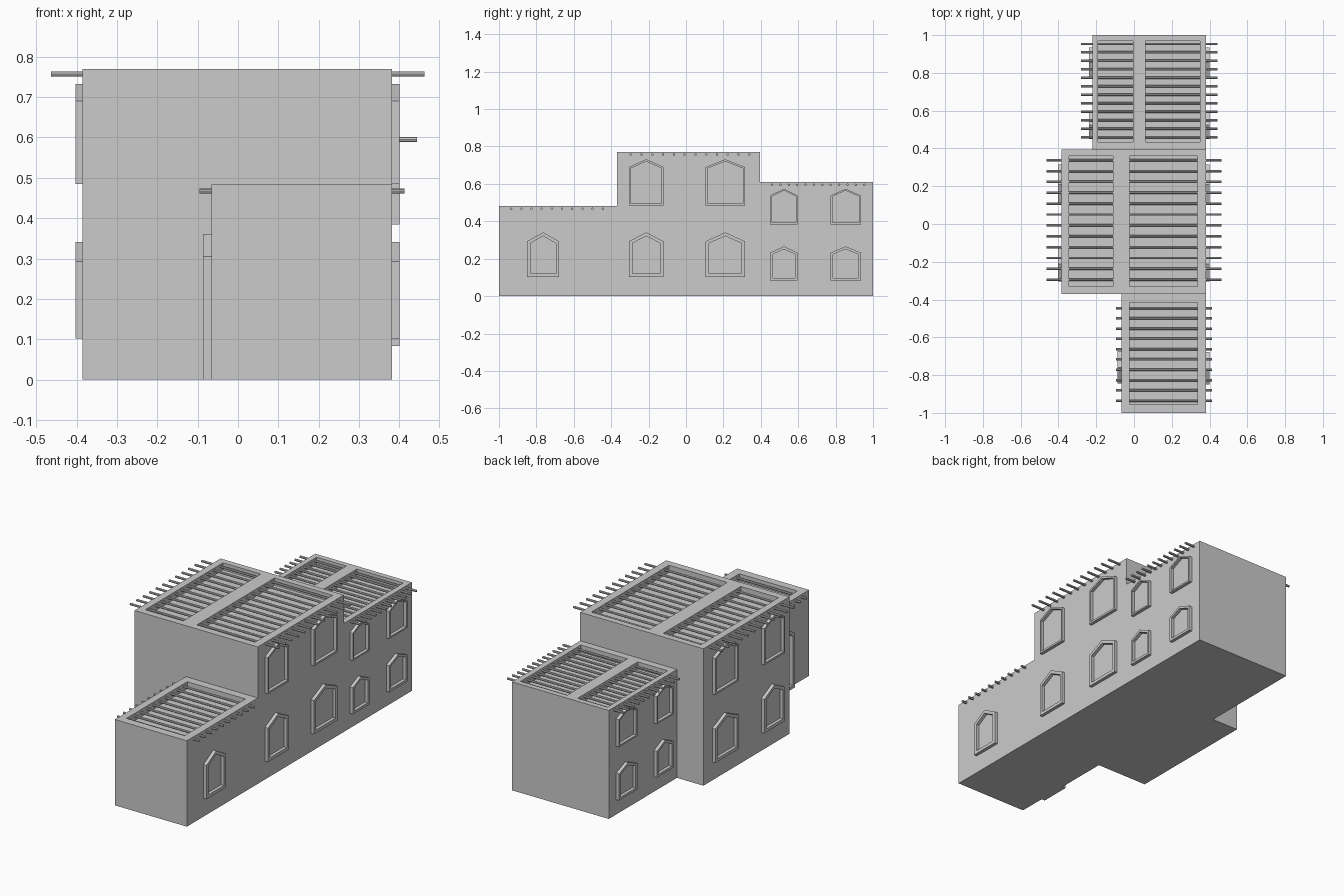
import bpy, bmesh, math
from mathutils import Matrix, Vector

if "Cube" in bpy.data.objects:
    bpy.data.objects.remove(bpy.data.objects["Cube"])


def make_object(name, bm):
    bmesh.ops.recalc_face_normals(bm, faces=bm.faces)
    me = bpy.data.meshes.new(name)
    bm.to_mesh(me)
    bm.free()
    ob = bpy.data.objects.new(name, me)
    bpy.context.collection.objects.link(ob)
    return ob


def add_box(bm, x0, x1, y0, y1, z0, z1):
    m = Matrix.Translation(((x0 + x1) / 2, (y0 + y1) / 2, (z0 + z1) / 2)) \
        @ Matrix.Diagonal((x1 - x0, y1 - y0, z1 - z0, 1))
    bmesh.ops.create_cube(bm, size=1, matrix=m)


# House block with sunken roof bays cut into the top
def house_block(name, box, bays, depth=0.04):
    bm = bmesh.new()
    add_box(bm, *box)
    ob = make_object(name, bm)
    top = box[5]
    bm = bmesh.new()
    for bay in bays:
        add_box(bm, *bay, top - depth, top + 0.1)
    cutter = make_object("roof_cutter", bm)
    cutter.hide_render = True
    mod = ob.modifiers.new("bays", 'BOOLEAN')
    mod.operation = 'DIFFERENCE'
    mod.solver = 'EXACT'
    mod.object = cutter
    bpy.context.view_layer.objects.active = ob
    bpy.ops.object.modifier_apply(modifier="bays")
    bpy.data.objects.remove(cutter)


# Row of round roof beams running through the walls along x
def roof_beams(name, x0, x1, y0, y1, z, count, r=0.0065):
    bm = bmesh.new()
    for i in range(count):
        y = y0 + (y1 - y0) * i / (count - 1)
        m = Matrix.Translation(((x0 + x1) / 2, y, z)) @ Matrix.Rotation(math.pi / 2, 4, 'Y')
        bmesh.ops.create_cone(bm, cap_ends=True, segments=8, radius1=r, radius2=r,
                              depth=x1 - x0, matrix=m)
    make_object(name, bm)


def pentagon(y0, y1, z0, shoulder, peak):
    return [(y0, z0), (y1, z0), (y1, shoulder), ((y0 + y1) / 2, peak), (y0, shoulder)]


# Pointed window or door frame standing proud of a wall at x
def frame(name, x, side, y0, y1, z0, shoulder, peak, w, proud=0.018):
    bm = bmesh.new()
    outer = pentagon(y0, y1, z0, shoulder, peak)
    inner = pentagon(y0 + w, y1 - w, z0 + w, shoulder - w * 0.6, peak - w * 1.1)
    xa, xb = x - side * 0.004, x + side * proud
    rings = [[bm.verts.new((px, y, z)) for y, z in prof]
             for px, prof in ((xa, outer), (xb, outer), (xb, inner), (xa, inner))]
    for a in range(4):
        r, s = rings[a], rings[(a + 1) % 4]
        for i in range(5):
            j = (i + 1) % 5
            bm.faces.new((r[i], r[j], s[j], s[i]))
    make_object(name, bm)


RIGHT = 0.382

house_block("middle_block", (-0.385, RIGHT, -0.37, 0.395, 0, 0.77),
            [(-0.345, -0.11, -0.33, 0.36), (-0.025, 0.337, -0.33, 0.36)])
house_block("front_block", (-0.066, RIGHT, -1, -0.37, 0, 0.483),
            [(-0.025, 0.337, -0.955, -0.415)])
house_block("back_block", (-0.22, RIGHT, 0.395, 1, 0, 0.61),
            [(-0.19, -0.005, 0.435, 0.97), (0.06, 0.35, 0.435, 0.97)])

roof_beams("middle_beams", -0.463, 0.462, -0.295, 0.338, 0.757, 12)
roof_beams("front_beams", -0.095, 0.412, -0.935, -0.445, 0.467, 10)
roof_beams("back_beams", -0.28, 0.443, 0.46, 0.953, 0.595, 12)

# Windows on both long sides
for tag, x, side in (("left", -0.385, -1), ("right", RIGHT, 1)):
    for y0, y1 in ((-0.305, -0.12), (0.105, 0.315)):
        frame(f"middle_lower_window_{tag}", x, side, y0, y1, 0.102, 0.293, 0.341, 0.018)
        frame(f"middle_upper_window_{tag}", x, side, y0, y1, 0.485, 0.69, 0.732, 0.011)
for tag, x, side in (("left", -0.22, -1), ("right", RIGHT, 1)):
    for y0, y1 in ((0.45, 0.597), (0.773, 0.935)):
        frame(f"back_lower_window_{tag}", x, side, y0, y1, 0.083, 0.232, 0.266, 0.014)
        frame(f"back_upper_window_{tag}", x, side, y0, y1, 0.384, 0.538, 0.574, 0.009)

# Front block: window on the right, door on the left
frame("front_window", RIGHT, 1, -0.85, -0.678, 0.102, 0.293, 0.341, 0.018)
frame("front_door_frame", -0.066, -1, -0.845, -0.672, 0.0, 0.305, 0.361, 0.018, 0.021)
